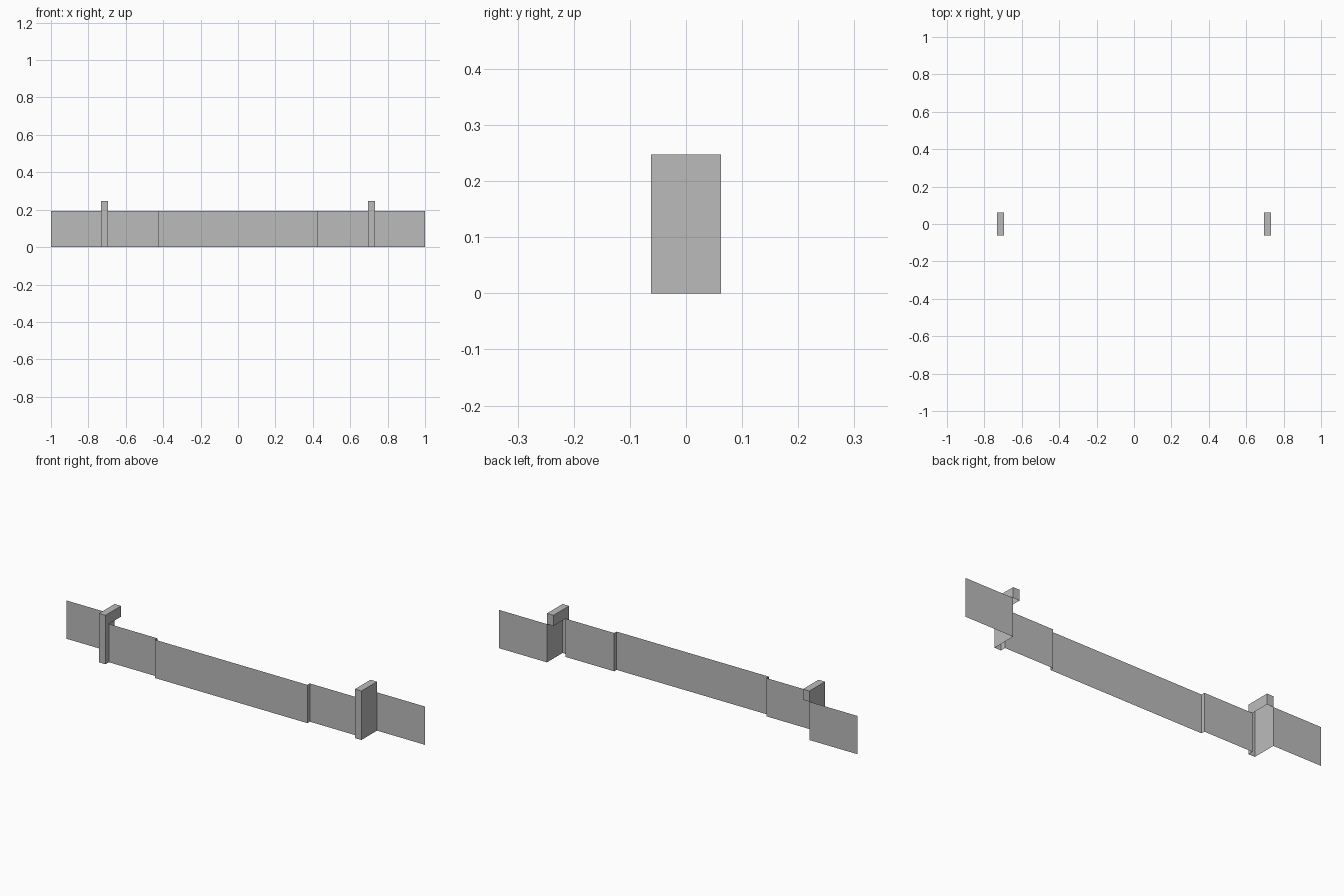
import bpy
import bmesh

if "Cube" in bpy.data.objects:
    bpy.data.objects.remove(bpy.data.objects["Cube"])

BAND_TOP, CAP_TOP = 0.193, 0.247
IN, OUT, DEPTH = 0.696, 0.732, 0.062

grey = bpy.data.materials.new("plain_grey")
grey.diffuse_color = (0.5, 0.5, 0.5, 1)
grey.use_nodes = True
grey.node_tree.nodes["Principled BSDF"].inputs["Base Color"].default_value = grey.diffuse_color


def ribbon(name, path, z0, z1, closed=False, top=False):
    """Extrude a plan path upwards into a thin wall, optionally closed on top."""
    bm = bmesh.new()
    low = [bm.verts.new((x, y, z0)) for x, y in path]
    high = [bm.verts.new((x, y, z1)) for x, y in path]
    n = len(path)
    for i in range(n if closed else n - 1):
        j = (i + 1) % n
        bm.faces.new((low[i], low[j], high[j], high[i]))
    if top:
        bm.faces.new(high)
    mesh = bpy.data.meshes.new(name)
    bm.to_mesh(mesh)
    bm.free()
    mesh.materials.append(grey)
    ob = bpy.data.objects.new(name, mesh)
    bpy.context.collection.objects.link(ob)
    return ob


# Stepped wall band: end panel, post, side panel, raised centre panel
right = [(0.425, -0.054), (0.425, -0.035), (IN, -0.035), (IN, -DEPTH),
         (OUT, -DEPTH), (OUT, DEPTH), (1.0, DEPTH)]
left = [(-x, y) for x, y in reversed(right)]
ribbon("wall_band", left + right, 0, BAND_TOP)

# Post tops standing above the band
for side, x0, x1 in (("left", -OUT, -IN), ("right", IN, OUT)):
    ribbon(side + "_post_top",
           [(x0, -DEPTH), (x1, -DEPTH), (x1, DEPTH), (x0, DEPTH)],
           BAND_TOP, CAP_TOP, closed=True, top=True)
